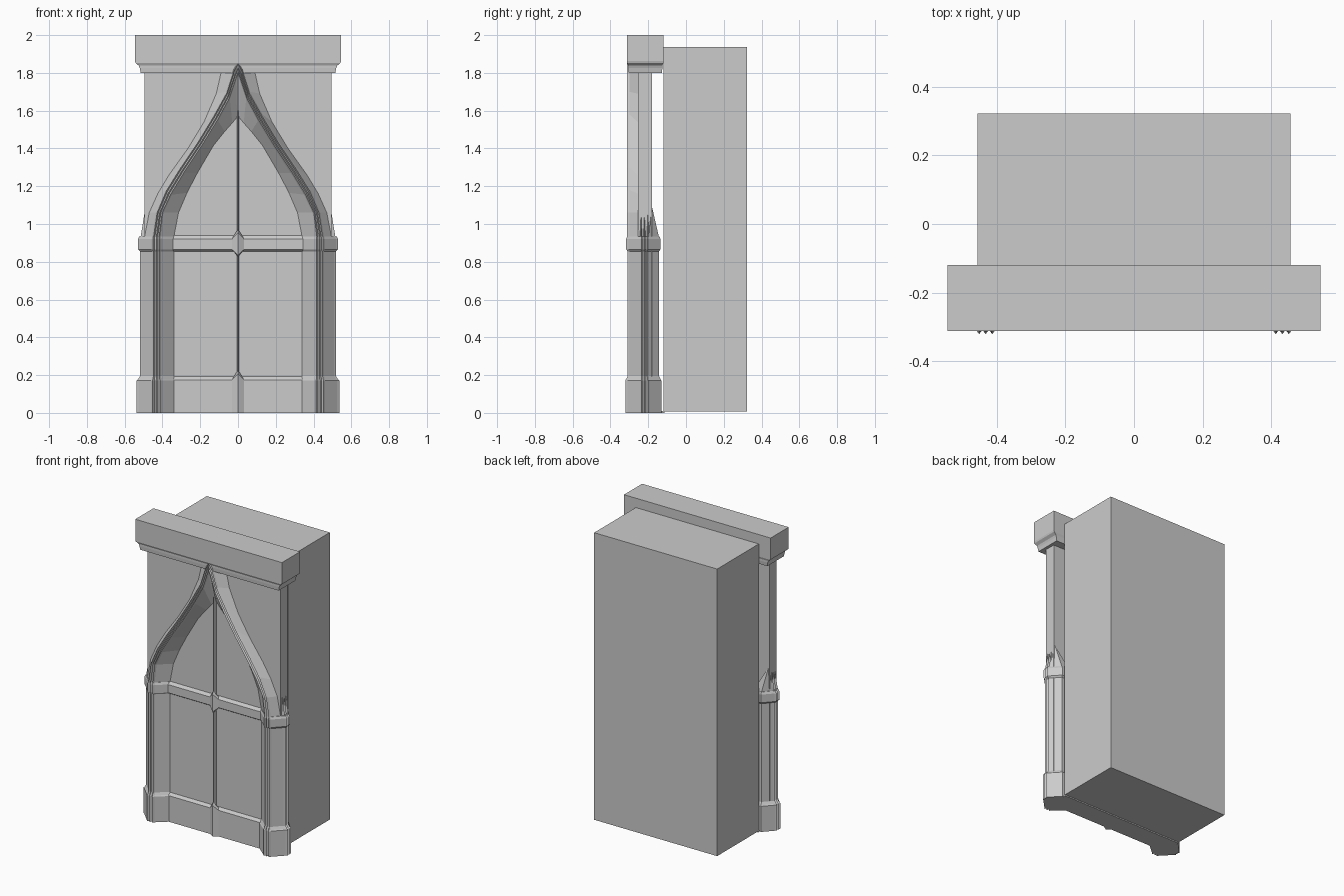
import bpy, bmesh

if "Cube" in bpy.data.objects:
    bpy.data.objects.remove(bpy.data.objects["Cube"])


def make(name, rings, cap=True, mirror=False):
    """Loft a list of closed rings into one flat-shaded object."""
    bm = bmesh.new()
    vs = [[bm.verts.new(p) for p in r] for r in rings]
    n = len(rings[0])
    for a, b in zip(vs, vs[1:]):
        for i in range(n):
            j = (i + 1) % n
            bm.faces.new((a[i], a[j], b[j], b[i]))
    if cap:
        bm.faces.new(vs[0])
        bm.faces.new(vs[-1])
    bmesh.ops.remove_doubles(bm, verts=bm.verts, dist=1e-5)
    bmesh.ops.recalc_face_normals(bm, faces=bm.faces)
    me = bpy.data.meshes.new(name)
    bm.to_mesh(me)
    bm.free()
    ob = bpy.data.objects.new(name, me)
    bpy.context.collection.objects.link(ob)
    if mirror:
        ob.modifiers.new("mirror", 'MIRROR')
    return ob


def rect(x, y0, y1, z):
    return [(-x, y0, z), (x, y0, z), (x, y1, z), (-x, y1, z)]


def box(name, x, y0, y1, z0, z1):
    return make(name, [rect(x, y0, y1, z0), rect(x, y0, y1, z1)])


def lerp(a, b, t):
    return a + (b - a) * t


DOOR = -.237    # front plane of the door leaves

# Solid block behind the portal, door wall standing clear of it, and threshold
box("rear_block", .457, -.12, .322, .008, 1.937)
box("door_wall", .495, DOOR, -.18, 0, 1.81)
box("threshold", .455, -.235, -.115, 0, .01)

# Cornice with stepped underside
make("cornice", [rect(.515, -.303, -.128, 1.80), rect(.52, -.305, -.125, 1.825),
                 rect(.525, -.305, -.125, 1.838), rect(.542, -.312, -.12, 1.852),
                 rect(.545, -.312, -.12, 1.862), rect(.545, -.312, -.12, 2.0)])

# Piers: eight-sided plan with three small ribs on the front and outer side
plan = [(.41, -.143), (.34, -.2), (.34, DOOR)]
plan += [(lerp(.408, .456, i / 6), -.309 if i % 2 else -.298) for i in range(7)]
plan += [(.518 if i % 2 else .509, lerp(-.242, -.198, i / 6)) for i in range(7)]
plan += [(.46, -.143)]
CX, CY = .427, -.225


def pier_ring(z, s):
    sy = 1 + (s - 1) * .75
    return [(CX + (x - CX) * s, CY + (y - CY) * sy, z) for x, y in plan]


levels = [(0, 1.2), (.172, 1.2), (.178, 1.13), (.195, 1.0), (.855, 1.0),
          (.866, 1.13), (.92, 1.13), (.935, 1.04)]
make("pier", [pier_ring(z, s) for z, s in levels], mirror=True)

# Ogee arch and spandrel: stations of (outer, rib outer, rib inner, inner) as x, z
stations = [
    (.495, .93, .455, .93, .41, .93, .34, .93),
    (.47, 1.06, .435, 1.06, .395, 1.06, .315, 1.06),
    (.425, 1.16, .385, 1.18, .35, 1.155, .27, 1.165),
    (.365, 1.26, .31, 1.30, .28, 1.27, .215, 1.27),
    (.265, 1.40, .215, 1.44, .187, 1.41, .13, 1.415),
    (.18, 1.54, .13, 1.58, .105, 1.545, .07, 1.49),
    (.115, 1.69, .063, 1.70, .043, 1.66, .03, 1.535),
    (.09, 1.80, .023, 1.825, .01, 1.76, .005, 1.565),
    (.088, 1.81, 0, 1.86, 0, 1.79, 0, 1.57),
]
rings = []
for ox, oz, ax, az, bx, bz, ix, iz in stations:
    ring = [(.495, -.255, oz), (ox, -.255, oz)]
    ring += [(lerp(ax, bx, i / 6), -.312 if i % 2 else -.300, lerp(az, bz, i / 6))
             for i in range(7)]
    ring += [(ix, DOOR, iz), (.495, DOOR, oz)]
    rings.append(ring)
make("arch_and_spandrel", rings, cap=False, mirror=True)


# Tapered points above the pier caps
def spire(name, base, tip, z0, z1):
    make(name, [[(x, y, z0) for x, y in base],
                [(lerp(tip[0], x, .02), lerp(tip[1], y, .02), z1) for x, y in base]],
         mirror=True)


for k in range(3):
    y = -.238 + .018 * k
    spire("side_spire", [(.48, y - .01), (.516, y), (.48, y + .01)],
          (.495, y), .93, 1.055)
spire("rear_spire", [(.40, -.2), (.512, -.2), (.46, -.143), (.40, -.143)],
      (.487, -.18), .93, 1.088)

# Door plinth and mid-height string course
F, B = DOOR - .015, DOOR + .02
make("door_plinth", [rect(.36, F, B, 0), rect(.36, F, B, .175),
                     rect(.36, DOOR, B, .192)])
make("door_string", [rect(.36, DOOR, B, .855), rect(.36, F, B, .865),
                     rect(.36, F, B, .92), rect(.36, DOOR, B, .938)])

# Centre mullion and its wedge-shaped collars
make("mullion", [[(-.008, B, z), (0, DOOR - .024, z), (.008, B, z)]
                 for z in (0, 1.60)])


def collar(name, parts):
    wedge = [(-.032, B), (-.032, F), (0, F - .02), (.032, F), (.032, B)]
    make(name, [[(x * s, lerp(DOOR, y, s), z + (1 - abs(x) / .032) * rise)
                 for x, y in wedge] for z, s, rise in parts])


collar("plinth_collar", [(0, 1, 0), (.175, 1, .032), (.192, .7, .035)])
collar("string_collar", [(.855, .7, -.03), (.865, 1, -.03),
                         (.92, 1, .035), (.938, .7, .035)])
